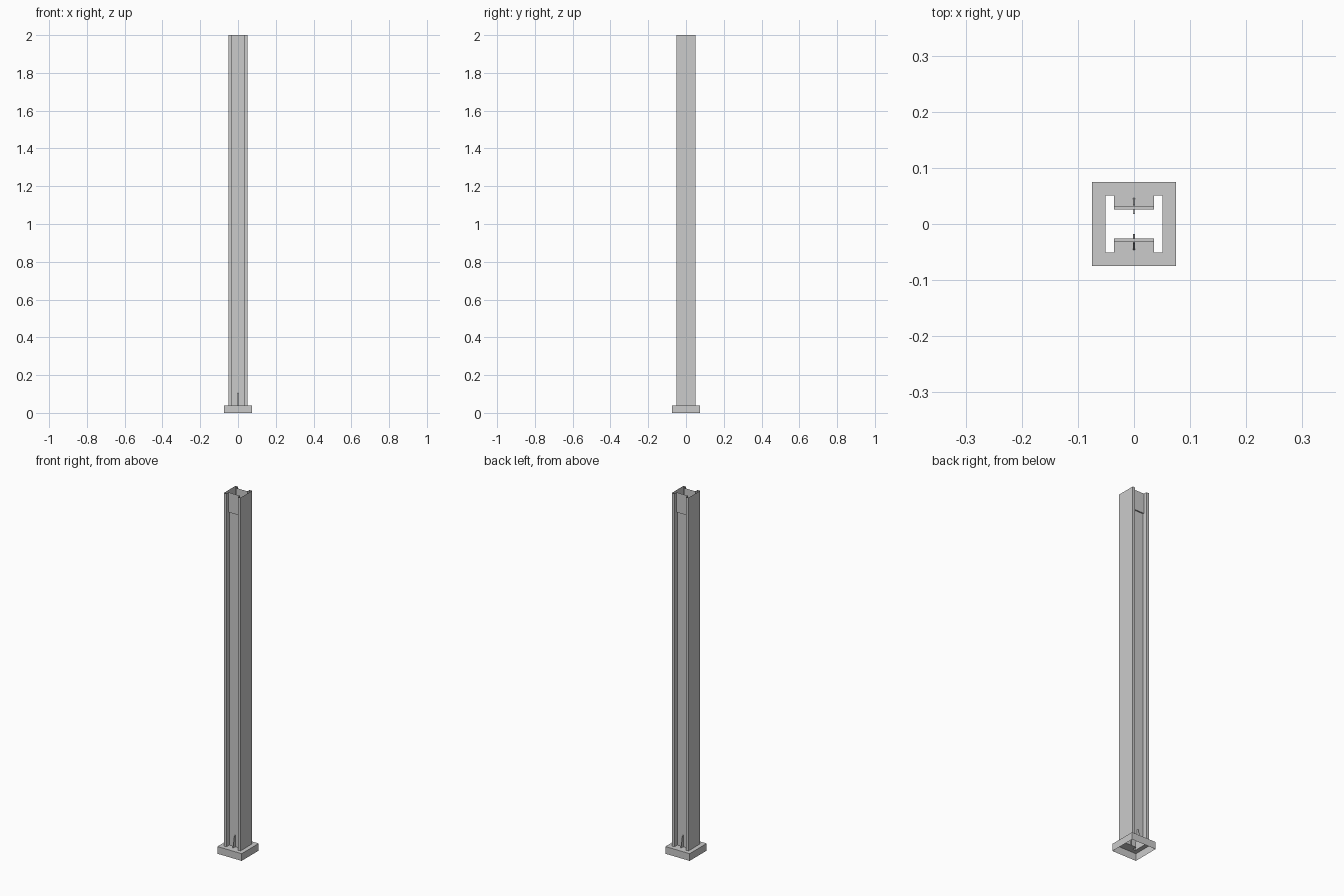
import bpy, bmesh

if "Cube" in bpy.data.objects:
    bpy.data.objects.remove(bpy.data.objects["Cube"])

F, XI = 0.051, 0.0353            # flange half-size, inner flange face
WEB_LOW, WEB_TOP = 0.0255, 0.0325  # half-depth of the web below / above the ledge
BASE, BASE_H = 0.0745, 0.04
LEDGE, TOP = 1.89, 2.0


def finish(bm, name, recalc=True):
    bmesh.ops.remove_doubles(bm, verts=bm.verts[:], dist=1e-5)
    if recalc:
        bmesh.ops.recalc_face_normals(bm, faces=bm.faces[:])
    mesh = bpy.data.meshes.new(name)
    bm.to_mesh(mesh)
    bm.free()
    ob = bpy.data.objects.new(name, mesh)
    bpy.context.collection.objects.link(ob)
    return ob


def ring(bm, pts, z):
    return [bm.verts.new((x, y, z)) for x, y in pts]


def h_section(w):
    half = [(F, -F), (F, F), (XI, F), (XI, w), (-XI, w), (-XI, F)]
    return half + [(-x, -y) for x, y in half]


def walls(bm, a, b, only=None):
    n = len(a)
    for i in (only or range(n)):
        j = (i + 1) % n
        bm.faces.new((a[i], a[j], b[j], b[i]))


# Hollow H-shaped post, open at both ends, with a ledge near the top
bm = bmesh.new()
r = [ring(bm, h_section(w), z) for w, z in
     ((WEB_LOW, BASE_H), (WEB_LOW, LEDGE), (WEB_TOP, LEDGE), (WEB_TOP, TOP))]
walls(bm, r[0], r[1])
walls(bm, r[2], r[3])
for i in (3, 9):                 # downward-facing ledge across each web
    bm.faces.new((r[1][i], r[1][i + 1], r[2][i + 1], r[2][i]))
finish(bm, "post")

# Square base cover: open underneath, H-shaped opening on top
bm = bmesh.new()
sq = [(-BASE, -BASE), (BASE, -BASE), (BASE, BASE), (-BASE, BASE)]
lo, hi = ring(bm, sq, 0), ring(bm, sq, BASE_H)
hole = ring(bm, h_section(WEB_LOW), BASE_H)
edges = [bm.edges.new((l[i], l[(i + 1) % len(l)])) for l in (hi, hole) for i in range(len(l))]
bmesh.ops.triangle_fill(bm, use_beauty=True, use_dissolve=False, edges=edges, normal=(0, 0, 1))
walls(bm, lo, hi)
finish(bm, "base_cover")

# Thin tapered fins through each web at the foot
fin = [(0.046, BASE_H), (0.034, 0.1), (0.018, 0.11), (0.018, BASE_H)]
for side, name in ((-1, "front_fin"), (1, "back_fin")):
    bm = bmesh.new()
    a, b = ([bm.verts.new((x, side * y, z)) for y, z in fin] for x in (-0.0015, 0.0015))
    walls(bm, a, b)
    bm.faces.new(a)
    bm.faces.new(b)
    finish(bm, name)
